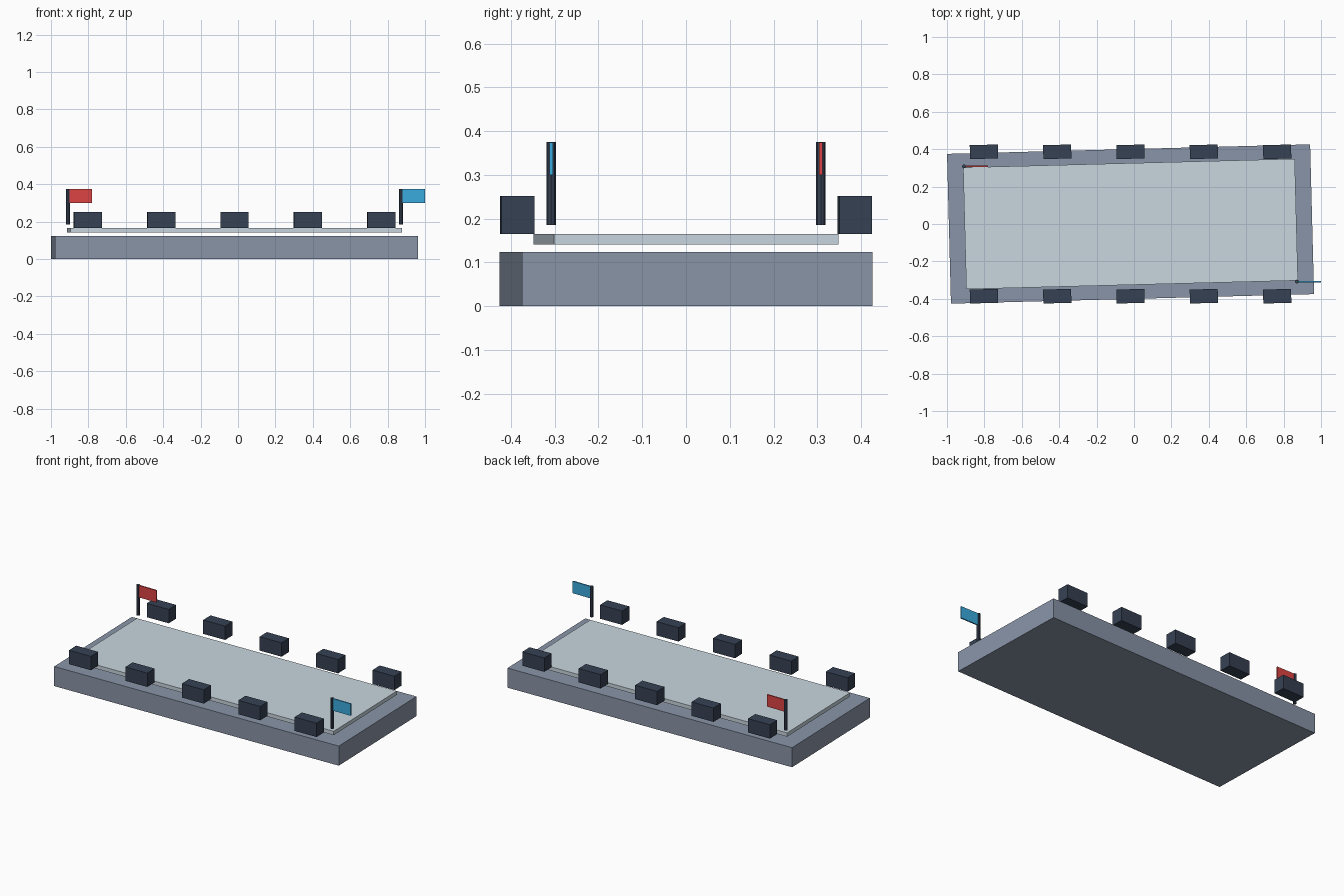
import bpy
import math

if "Cube" in bpy.data.objects:
    bpy.data.objects.remove(bpy.data.objects["Cube"])

CX = -0.0185                 # centre of the slab along x
TWIST = math.radians(1.5)    # slight turn of the slab and stands


def material(name, rgb):
    m = bpy.data.materials.new(name)
    lin = [(c / 255 / 12.92) if c / 255 <= 0.04045 else ((c / 255 + 0.055) / 1.055) ** 2.4 for c in rgb]
    m.diffuse_color = (*lin, 1)
    m.use_nodes = True
    m.node_tree.nodes["Principled BSDF"].inputs["Base Color"].default_value = m.diffuse_color
    return m


STONE = material("stone", (138, 149, 168))
ICE = material("ice", (200, 214, 223))
DARK = material("dark", (54, 65, 83))
RED = material("red", (220, 68, 68))
BLUE = material("blue", (58, 170, 222))


def box(name, centre, size, mat, turn=0.0):
    bpy.ops.mesh.primitive_cube_add(size=1, location=centre)
    ob = bpy.context.object
    ob.name = name
    ob.scale = size
    bpy.ops.object.transform_apply(location=False, rotation=False, scale=True)
    ob.rotation_euler.z = turn
    ob.data.materials.append(mat)
    return ob


def slab(name, length, width, z0, z1, mat):
    return box(name, (CX, 0, (z0 + z1) / 2), (length, width, z1 - z0), mat, TWIST)


# Base and the floating playing surface
slab("base", 1.942, 0.801, 0, 0.123, STONE)
slab("field", 1.774, 0.651, 0.141, 0.165, ICE)

# Two rows of seating blocks
for side, row in ((-1, "front"), (1, "back")):
    for i in range(5):
        box(f"{row}_stand_{i + 1}", (CX + (i - 2) * 0.392, side * 0.386, 0.2085),
            (0.15, 0.0745, 0.087), DARK, TWIST)

# Corner flags on poles
for name, x, y, mat in (("red", -0.909, 0.308, RED), ("blue", 0.871, -0.308, BLUE)):
    bpy.ops.mesh.primitive_cylinder_add(vertices=8, radius=0.0105, depth=0.19, location=(x, y, 0.28))
    pole = bpy.context.object
    pole.name = f"{name}_flag_pole"
    pole.data.materials.append(DARK)
    box(f"{name}_flag", (x + 0.0685, y, 0.3365), (0.121, 0.008, 0.075), mat)
